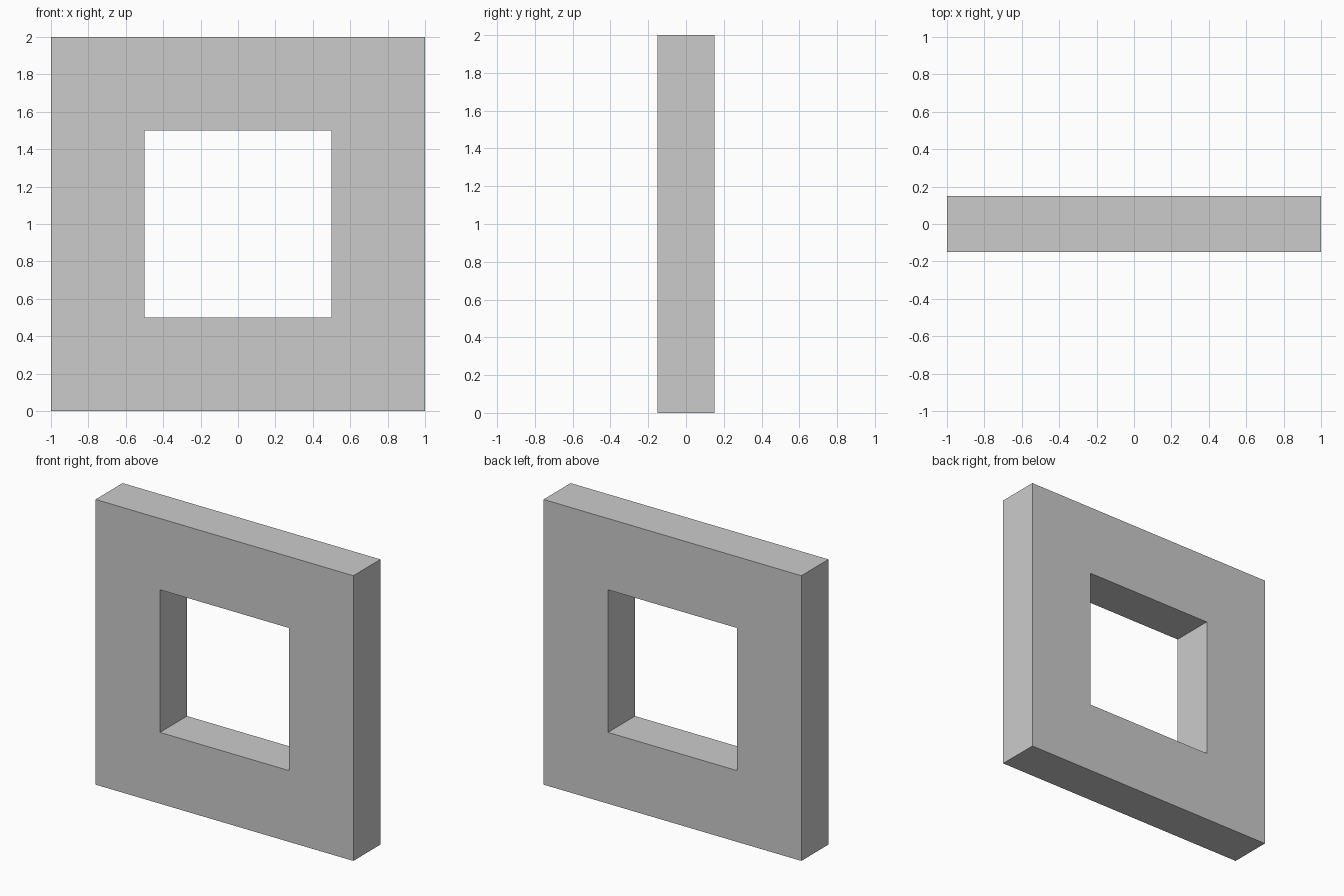
import bpy
import bmesh

if "Cube" in bpy.data.objects:
    bpy.data.objects.remove(bpy.data.objects["Cube"])

OUTER, INNER, DEPTH, MID_Z = 1.0, 0.5, 0.15, 1.0


def square_ring(bm, half, y):
    corners = ((-1, -1), (1, -1), (1, 1), (-1, 1))
    return [bm.verts.new((sx * half, y, MID_Z + sz * half)) for sx, sz in corners]


# Square frame: four square loops joined in a closed cycle around the opening
bm = bmesh.new()
loops = [square_ring(bm, half, y) for half, y in (
    (OUTER, -DEPTH), (OUTER, DEPTH), (INNER, DEPTH), (INNER, -DEPTH))]
for k in range(4):
    a, b = loops[k], loops[(k + 1) % 4]
    for i in range(4):
        j = (i + 1) % 4
        bm.faces.new((a[i], a[j], b[j], b[i]))
bmesh.ops.recalc_face_normals(bm, faces=bm.faces[:])

mesh = bpy.data.meshes.new("square_frame")
bm.to_mesh(mesh)
bm.free()
frame = bpy.data.objects.new("square_frame", mesh)
bpy.context.collection.objects.link(frame)
